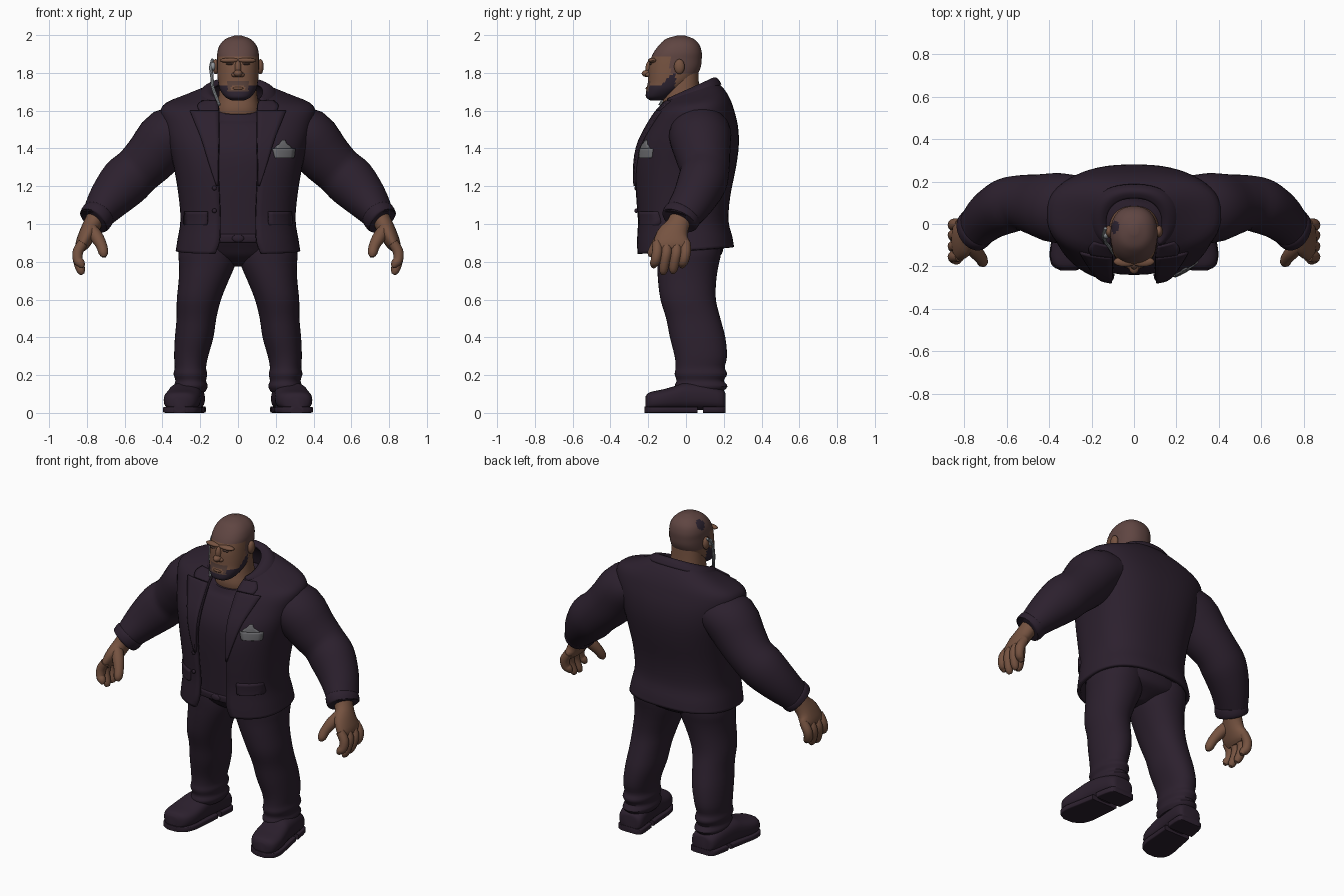
import bpy, bmesh, math
from mathutils import Vector
from mathutils.bvhtree import BVHTree


def material(name, rgb):
    m = bpy.data.materials.new(name)
    m.diffuse_color = (*rgb, 1)
    return m


CLOTH = material("dark_plum_cloth", (0.025, 0.0145, 0.027))
SKIN = material("brown_skin", (0.18, 0.086, 0.052))
SCALP = material("shaved_scalp", (0.115, 0.060, 0.054))
BEARD = material("beard", (0.026, 0.017, 0.030))
STUBBLE = material("stubble", (0.095, 0.052, 0.042))
GREY = material("grey_cloth", (0.15, 0.15, 0.16))
WIRE = material("earpiece_grey", (0.28, 0.30, 0.32))


def build(name, rings, mat, closed=True, loop=True, thick=0, mirror=False):
    """Skin a list of point rings; optionally cap, thicken and mirror."""
    bm = bmesh.new()
    vs = [[bm.verts.new(p) for p in r] for r in rings]
    n = len(vs[0])
    for a, b in zip(vs, vs[1:]):
        for j in range(n if loop else n - 1):
            k = (j + 1) % n
            bm.faces.new((a[j], a[k], b[k], b[j]))
    if closed:
        bm.faces.new(vs[0][::-1])
        bm.faces.new(vs[-1])
        bmesh.ops.recalc_face_normals(bm, faces=bm.faces)
    me = bpy.data.meshes.new(name)
    bm.to_mesh(me)
    bm.free()
    me.materials.append(mat)
    ob = bpy.data.objects.new(name, me)
    bpy.context.collection.objects.link(ob)
    if thick:
        s = ob.modifiers.new("thickness", 'SOLIDIFY')
        s.thickness, s.offset = thick, -1
    if mirror:
        ob.modifiers.new("mirror", 'MIRROR').use_mirror_merge = False
    return ob


def dense(rows, k):
    """Smoothly interpolate parameter rows (Catmull-Rom)."""
    out, last = [], len(rows) - 1
    for i in range(last):
        p0, p1, p2, p3 = (rows[max(0, min(last, i + d))] for d in (-1, 0, 1, 2))
        for s in range(k):
            t = s / k
            out.append([0.5 * (2 * b + (c - a) * t + (2 * a - 5 * b + 4 * c - d) * t * t
                               + (3 * b - a - 3 * c + d) * t ** 3)
                        for a, b, c, d in zip(p0, p1, p2, p3)])
    return out + [list(rows[-1])]


def power(v, n):
    return math.copysign(abs(v) ** (2 / n), v)


def stack(name, rows, mat, n=2.3, k=3, seg=40, opened=False, **kw):
    """Horizontal slices: z, half width, front y, back y, centre x, tilt, opening."""
    rings = []
    for z, rx, yf, yb, cx, tilt, w in dense([tuple(r) + (0,) * (7 - len(r)) for r in rows], k):
        t0 = math.asin(min(0.95, (max(w, 0) / rx) ** (n / 2))) if opened else 0
        ring = []
        for j in range(seg):
            t = t0 + (2 * math.pi - 2 * t0) * j / (seg - 1 if opened else seg)
            y = (yf + yb) / 2 - (yb - yf) / 2 * power(math.cos(t), n)
            ring.append((cx + rx * power(math.sin(t), n), y, z + tilt * y))
        rings.append(ring)
    return build(name, rings, mat, closed=not opened, loop=not opened, **kw)


def tube(name, pts, mat, k=3, seg=20, mirror=True):
    """Limb along points: x, y, z, side radius, depth radius."""
    rows = dense(pts, k)
    rings = []
    for i, r in enumerate(rows):
        d = Vector(rows[min(i + 1, len(rows) - 1)][:3]) - Vector(rows[max(i - 1, 0)][:3])
        u = d.cross(Vector((0, 1, 0))).normalized()
        v = d.cross(u).normalized()
        rings.append([Vector(r[:3]) + u * r[3] * math.cos(a) + v * r[4] * math.sin(a)
                      for a in (2 * math.pi * j / seg for j in range(seg))])
    return build(name, rings, mat, mirror=mirror)


def blob(name, c, s, mat, mirror=False):
    rings = [[(c[0] + s[0] * math.sin(p) * math.cos(a), c[1] + s[1] * math.sin(p) * math.sin(a),
               c[2] - s[2] * math.cos(p)) for a in (math.pi * j / 8 for j in range(16))]
             for p in (math.pi * (0.03 + 0.94 * i / 10) for i in range(11))]
    return build(name, rings, mat, mirror=mirror)


# jacket: open-fronted shell with folded collar
jacket = stack("jacket", [
    (.86, .33, -.265, .255, 0, .07, .125), (.92, .32, -.265, .245, 0, .06, .10),
    (1.02, .305, -.26, .225, 0, 0, .095), (1.15, .315, -.27, .235, 0, 0, .10),
    (1.30, .34, -.275, .265, 0, 0, .105), (1.42, .37, -.255, .28, 0, 0, .10),
    (1.52, .395, -.205, .275, 0, 0, .10), (1.595, .41, -.16, .255, 0, .03, .10),
    (1.635, .38, -.13, .235, 0, .1, .10), (1.665, .28, -.115, .205, 0, .22, .105),
    (1.69, .19, -.11, .165, 0, .36, .11), (1.702, .145, -.11, .13, 0, .45, .11)],
    CLOTH, n=2.5, seg=56, opened=True, thick=.02)
stack("jacket_collar", [(1.672, .212, -.125, .188, 0, .36, .135), (1.697, .188, -.13, .17, 0, .42, .125),
                        (1.71, .158, -.13, .148, 0, .45, .115), (1.70, .13, -.115, .12, 0, .5, .105)],
      CLOTH, opened=True, thick=.012)
bpy.context.view_layer.update()
surface = BVHTree.FromObject(jacket, bpy.context.evaluated_depsgraph_get())


def patch(name, rows, mat, lift=.01, side=1, thick=.016, cols=6):
    """Panel laid on the jacket front; rows are z, inner x, outer x."""
    rings = []
    for z, a, b in dense(rows, 3):
        a, b = sorted((a * side, b * side))
        xs = [a + (b - a) * i / (cols - 1) for i in range(cols)]
        ys = []
        for x in xs:
            hit = surface.ray_cast(Vector((x, -1, z)), Vector((0, 1, 0)))[0]
            ys.append(hit.y if hit and hit.y < .08 else None)
        good = [y for y in ys if y is not None] or [-.15]
        near = good[0] if side > 0 else good[-1]
        rings.append([(x, (near if y is None else y) - lift, z) for x, y in zip(xs, ys)])
    return build(name, rings, mat, closed=False, loop=False, thick=thick)


# lapels, pocket flaps, chest pocket with folded cloth
for s, label in ((1, "left"), (-1, "right")):
    patch(label + "_lapel", [(1.20, .105, .115), (1.32, .106, .155), (1.45, .102, .195),
                             (1.55, .101, .235), (1.60, .101, .255)], CLOTH, .012, s)
    patch(label + "_upper_lapel", [(1.603, .102, .205), (1.63, .104, .215), (1.655, .112, .19)],
          CLOTH, .013, s)
    patch(label + "_pocket_flap", [(.995, .17, .285), (1.01, .165, .29), (1.065, .165, .285)],
          CLOTH, .014, s, .02)
patch("chest_pocket", [(1.35, .20, .295), (1.36, .195, .30), (1.40, .185, .305)], GREY, .009)
patch("folded_cloth", [(1.40, .195, .29), (1.415, .205, .275), (1.425, .22, .26), (1.445, .235, .25)],
      GREY, .009)
for i, z in enumerate((1.07, 1.19)):
    blob("button_%d" % i, (-.125, -.264, z), (.012, .009, .012), CLOTH)

# shirt, belt and trousers
stack("shirt", [(.90, .28, -.215, .2), (1.05, .27, -.225, .19), (1.3, .31, -.24, .23),
                (1.42, .33, -.225, .24), (1.52, .3, -.175, .23), (1.57, .2, -.15, .2, 0, .15),
                (1.62, .13, -.135, .12, 0, .3)], CLOTH)
stack("belt", [(.902, .298, -.217, .2), (.91, .302, -.222, .205), (.938, .302, -.224, .205),
               (.946, .298, -.218, .2)], CLOTH)
blob("belt_buckle", (0, -.222, .924), (.032, .01, .02), CLOTH)
stack("trouser_seat", [(.775, .03, -.03, .08), (.795, .10, -.08, .12), (.83, .22, -.13, .18),
                       (.87, .28, -.16, .198), (.92, .29, -.195, .2), (.97, .28, -.21, .2)], CLOTH)
stack("trouser_legs", [(z, rx, yf, yb, cx) for z, cx, rx, yf, yb in (
    (.11, .25, .075, -.04, .19), (.14, .25, .09, -.06, .22), (.17, .25, .081, -.05, .20),
    (.205, .252, .089, -.06, .218), (.24, .252, .083, -.055, .205), (.30, .248, .09, -.06, .217),
    (.40, .232, .102, -.085, .208), (.50, .22, .105, -.105, .182), (.60, .207, .117, -.135, .158),
    (.70, .182, .132, -.148, .16), (.78, .164, .148, -.152, .172), (.84, .16, .155, -.155, .185),
    (.90, .16, .145, -.155, .19))], CLOTH, n=2.15, mirror=True)


def shoe_part(name, secs, z0, n, top=None, grow=0):
    """Cross-sections from heel to toe: y, half width, height."""
    rings = []
    for y, w, h in dense(secs, 3):
        h = top or h
        cx = .253 + (.2 - y) * .135
        rings.append([(cx + (w + grow) * power(math.cos(a), n), y,
                       z0 + h * (.5 + .5 * power(math.sin(a), n)))
                      for a in (math.pi * j / 14 for j in range(28))])
    return build(name, rings, CLOTH, mirror=True)


# shoes with split soles
secs = [(.208, .05, .09), (.19, .078, .11), (.1, .087, .14), (0, .088, .145), (-.05, .092, .13),
        (-.12, .096, .11), (-.17, .088, .1), (-.2, .068, .09), (-.215, .035, .07)]
shoe_part("shoe_uppers", secs, .015, 2.7)
shoe_part("shoe_heels", [(.21, .055, 0), (.19, .08, 0), (.09, .087, 0)], 0, 9, .035, .004)
shoe_part("shoe_soles", [(.06, .086, 0), (-.05, .092, 0), (-.12, .096, 0), (-.17, .088, 0),
                         (-.2, .07, 0), (-.22, .03, 0)], 0, 9, .033, .004)

# sleeves and cuffs
tube("sleeves", [(.24, .075, 1.51, .11, .15), (.36, .075, 1.468, .152, .165), (.455, .09, 1.36, .143, .145),
                 (.53, .10, 1.285, .132, .13), (.60, .085, 1.22, .136, .13), (.68, .04, 1.13, .114, .115),
                 (.74, -.015, 1.05, .086, .10), (.757, -.03, 1.022, .08, .094)], CLOTH, seg=32)
tube("cuffs", [(.738, -.015, 1.055, .084, .097), (.743, -.02, 1.047, .090, .103),
               (.757, -.033, 1.022, .088, .101), (.762, -.037, 1.015, .08, .092)], CLOTH, seg=32)

# hands
tube("palms", [(.745, -.02, 1.05, .05, .06), (.775, -.045, .99, .048, .062), (.80, -.07, .94, .045, .087),
               (.825, -.075, .89, .037, .098), (.835, -.075, .865, .024, .088)], SKIN)
for i, (y, tip) in enumerate(((-.152, .77), (-.102, .735), (-.05, .74), (-.002, .77))):
    tube("finger_%d" % (i + 1), [(.82, y, .90, .027, .026), (.847, y, .855, .028, .028),
                                 (.848, y - .008, .81, .026, .026), (.832, y - .017, tip + .02, .023, .023),
                                 (.822, y - .02, tip, .011, .011)], SKIN, seg=12)
tube("thumbs", [(.785, -.085, .985, .03, .035), (.75, -.125, .935, .035, .035), (.722, -.158, .885, .029, .029),
                (.712, -.18, .845, .025, .025), (.71, -.188, .825, .011, .011)], SKIN, seg=12)

# neck and head
stack("neck", [(1.52, .12, -.11, .12), (1.6, .118, -.13, .1), (1.66, .105, -.12, .08),
               (1.72, .098, -.11, .07), (1.8, .09, -.1, .065)], SKIN)
head = stack("head", [
    (1.655, .035, -.19, -.13), (1.672, .068, -.212, -.08), (1.71, .095, -.21, -.02), (1.75, .105, -.202, .03),
    (1.79, .109, -.2, .06), (1.83, .11, -.197, .078), (1.87, .11, -.188, .083), (1.91, .109, -.17, .083),
    (1.95, .095, -.14, .07), (1.98, .065, -.105, .04), (1.997, .02, -.05, -.005)], SKIN, k=5, seg=72)
for m in (SCALP, BEARD, STUBBLE):
    head.data.materials.append(m)
spot = Vector((-.085, -.015, 1.945))
for f in head.data.polygons:
    x, y, z = f.center
    jaw = 1.73 + max(0, y + .14) * .95
    if (f.center - spot).length < .032:
        f.material_index = 2                                   # dark scalp mark
    elif z > (1.885 if y < -.085 else 1.80):
        f.material_index = 1                                   # cropped hair
    elif abs(x) < .035 and 1.712 < z < 1.735 and y < -.15:
        f.material_index = 0                                   # lips
    elif abs(x) < .055 and 1.70 < z < 1.757 and y < -.15:
        f.material_index = 3                                   # stubble round the mouth
    elif y < -.055 and jaw - .09 < z < jaw:
        f.material_index = 2                                   # beard

# face details
blob("nose_tip", (0, -.205, 1.797), (.024, .03, .019), SKIN)
blob("nose_wings", (.017, -.195, 1.79), (.018, .02, .013), SKIN, True)
blob("nose_bridge", (0, -.192, 1.825), (.018, .022, .04), SKIN)
blob("brows", (.042, -.177, 1.866), (.055, .024, .014), SKIN, True)
blob("eyes", (.043, -.188, 1.847), (.022, .008, .005), STUBBLE, True)
blob("lower_lip", (0, -.204, 1.718), (.03, .01, .008), SKIN)
blob("ears", (.118, -.035, 1.833), (.018, .028, .04), SKIN, True)

# earpiece with cable
blob("earpiece", (-.132, -.052, 1.835), (.014, .018, .022), WIRE)
tube("earpiece_cable", [(-.135, -.02, 1.87, .008, .008), (-.144, -.055, 1.83, .009, .009),
                        (-.138, -.075, 1.78, .009, .009), (-.135, -.085, 1.73, .009, .009),
                        (-.118, -.105, 1.68, .009, .009), (-.098, -.14, 1.63, .007, .007)],
     WIRE, seg=8, mirror=False)

# smooth shading with crisp edges
for ob in bpy.context.collection.objects:
    ob.select_set(True)
bpy.context.view_layer.objects.active = head
bpy.ops.object.shade_smooth_by_angle(angle=math.radians(42))
